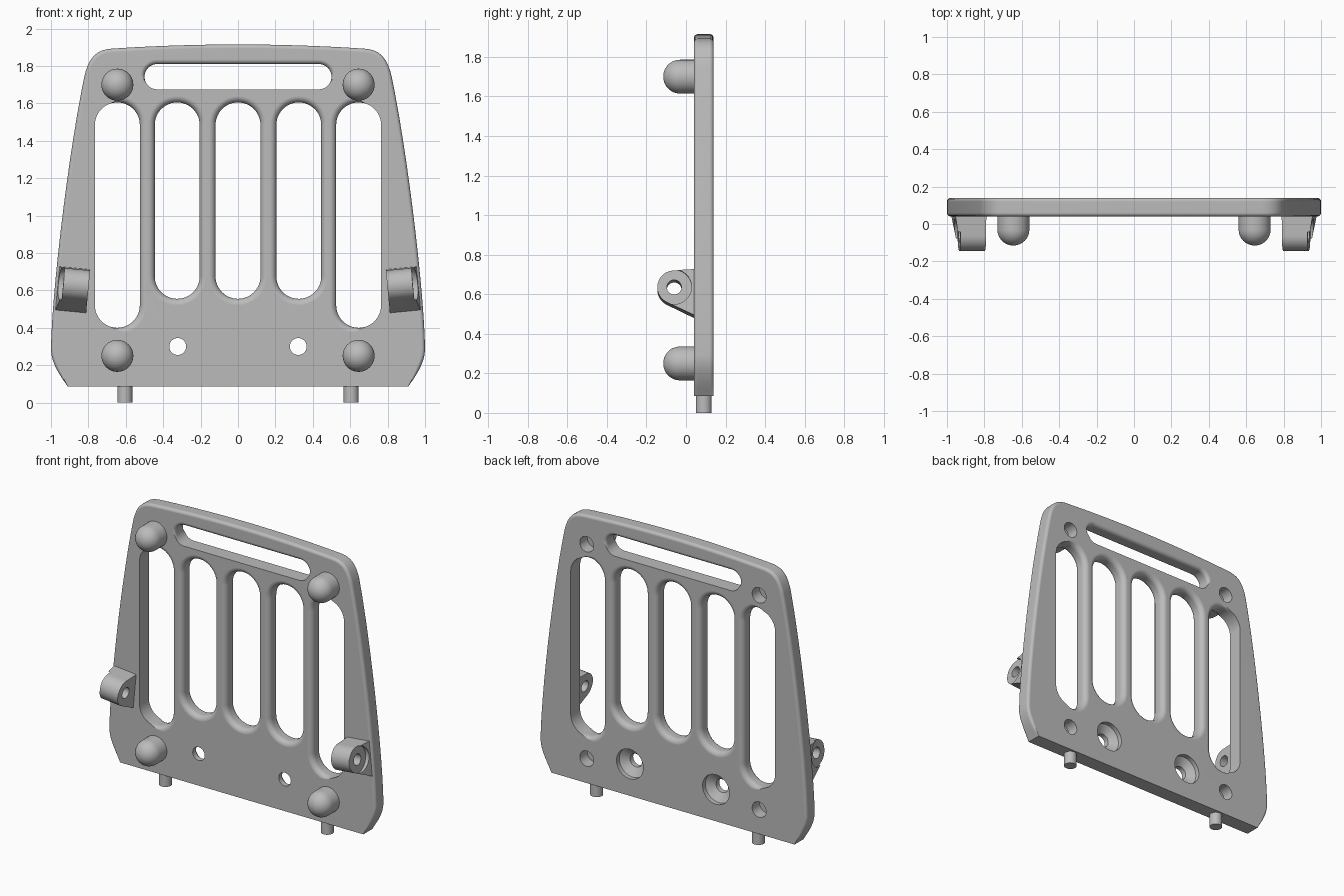
import bpy, bmesh, math
from mathutils import Vector, Matrix
from mathutils.geometry import interpolate_bezier

cube = bpy.data.objects.get("Cube")
if cube:
    bpy.data.objects.remove(cube, do_unlink=True)

grey = bpy.data.materials.new("plain grey")
grey.use_nodes = True
grey.diffuse_color = (0.5, 0.5, 0.5, 1)
grey.node_tree.nodes["Principled BSDF"].inputs["Base Color"].default_value = grey.diffuse_color

FRONT, BACK, BASE = 0.04, 0.14, 0.085
parts = []


def loft(name, loops, place=lambda p: p, keep=True):
    """Skin a stack of equal loops and cap both ends."""
    bm = bmesh.new()
    rings = [[bm.verts.new(place(Vector(p))) for p in loop] for loop in loops]
    n = len(rings[0])
    for a, b in zip(rings, rings[1:]):
        for i in range(n):
            j = (i + 1) % n
            bm.faces.new((a[i], a[j], b[j], b[i]))
    bm.faces.new(rings[0])
    bm.faces.new(rings[-1])
    bmesh.ops.remove_doubles(bm, verts=bm.verts, dist=1e-5)
    bmesh.ops.recalc_face_normals(bm, faces=bm.faces)
    mesh = bpy.data.meshes.new(name)
    bm.to_mesh(mesh)
    bm.free()
    mesh.materials.append(grey)
    obj = bpy.data.objects.new(name, mesh)
    bpy.context.collection.objects.link(obj)
    if keep:
        parts.append(obj)
    return obj


def turned(name, profile, center, axis, keep=True, n=40, place=lambda p: p):
    """Round part from (radius, position along axis) pairs."""
    loops = []
    for r, h in profile:
        loop = []
        for i in range(n):
            t = math.tau * i / n
            p = Vector(center)
            p[axis] = h
            p[(axis + 1) % 3] += r * math.cos(t)
            p[(axis + 2) % 3] += r * math.sin(t)
            loop.append(p)
        loops.append(loop)
    return loft(name, loops, place, keep)


def cut(target, cutters):
    bpy.context.view_layer.objects.active = target
    for c in cutters:
        c.hide_render = True
        mod = target.modifiers.new("cut", "BOOLEAN")
        mod.operation, mod.solver, mod.object = "DIFFERENCE", "EXACT", c
        bpy.ops.object.modifier_apply(modifier=mod.name)
        bpy.data.objects.remove(c, do_unlink=True)


def rounded(outline, radius, sign, weight, overshoot=0.0):
    """Stack of loops across the plate thickness with rounded rims."""
    n = len(outline)
    normals = []
    for i in range(n):
        t = (outline[(i + 1) % n] - outline[i - 1]).normalized()
        normals.append(Vector((t.y, -t.x)))
    steps = [(radius * (1 - math.sin(a)), radius * (1 - math.cos(a)))
             for a in [math.pi / 2 * k / 6 for k in range(7)]]
    if overshoot:
        steps.insert(0, (radius, -overshoot))
    rows = [(o, FRONT + d) for o, d in steps] + [(o, BACK - d) for o, d in reversed(steps)]
    loops = []
    for off, y in rows:
        loop = []
        for p, nrm in zip(outline, normals):
            q = p + nrm * (sign * off * weight(p, nrm))
            loop.append((q.x, y, q.y))
        loops.append(loop)
    return loops


def slot(x0, x1, z0, z1, radius, weight):
    """Cutter for a round-ended slot with softened rims."""
    r = min(x1 - x0, z1 - z0) / 2
    outline = []
    for cx, cz, start in ((x1 - r, z1 - r, 0), (x0 + r, z1 - r, 90),
                          (x0 + r, z0 + r, 180), (x1 - r, z0 + r, 270)):
        for k in range(13):
            a = math.radians(start + 7.5 * k)
            p = Vector((cx + r * math.cos(a), cz + r * math.sin(a)))
            if not outline or (p - outline[-1]).length > 1e-4:
                outline.append(p)
    if (outline[0] - outline[-1]).length < 1e-4:
        outline.pop()
    return loft("slot_cutter", rounded(outline, radius, 1, weight, 0.05), keep=False)


def clamp(v):
    return max(0.0, min(1.0, v))


# Plate outline: right half from the bottom corner to the top centre, then mirrored
segments = [
    ((0.91, BASE), (0.935, 0.125), (1.0, 0.2), (1.0, 0.29)),
    ((1.0, 0.29), (0.995, 0.6), (0.905, 1.35), (0.82, 1.75)),
    ((0.82, 1.75), (0.795, 1.85), (0.755, 1.885), (0.68, 1.892)),
    ((0.68, 1.892), (0.45, 1.908), (0.2, 1.915), (0, 1.915)),
]
half = []
for seg in segments:
    half += [Vector(p[:2]) for p in interpolate_bezier(*[Vector(p) for p in seg], 14)][:-1]
outline = half + [Vector((0, 1.915))] + [Vector((-p.x, p.y)) for p in reversed(half)]
plate = loft("plate", rounded(outline, 0.02, -1, lambda p, n: clamp((p.y - BASE) * 10)))

# Openings: top handle slot, three middle slots, two longer outer slots
cutters = [slot(-0.5, 0.5, 1.675, 1.81, 0.025, lambda p, n: clamp(n.y * 1.5 + 0.6))]
for x in (-0.325, 0, 0.325):
    cutters.append(slot(x - 0.12, x + 0.12, 0.555, 1.605, 0.035, lambda p, n: 1))
for s in (-1, 1):
    cutters.append(slot(s * 0.645 - 0.12, s * 0.645 + 0.12, 0.4, 1.605, 0.035,
                        lambda p, n, s=s: clamp(0.4 - 1.5 * s * n.x)))
    # Countersunk screw holes and blind holes behind the bumpers
    cutters.append(turned("screw_cutter", [(0.045, 0), (0.045, 0.075), (0.1, 0.11), (0.1, 0.2)],
                          (s * 0.322, 0, 0.3), 1, False))
    for z in (0.25, 1.7):
        cutters.append(turned("blind_cutter", [(0.052, 0.06), (0.052, 0.2)],
                              (s * 0.645, 0, z), 1, False))
cut(plate, cutters)

HUB_Y, HUB_Z, HUB_R = -0.06, 0.63, 0.085
tilt = Matrix.Rotation(math.radians(-5.5), 3, "Y")

for s, side in ((1, "left"), (-1, "right")):
    # Domed bumpers
    for z, level in ((0.25, "lower"), (1.7, "upper")):
        dome = [(0.085 * math.cos(a) + 0.0005, -0.03 - 0.085 * math.sin(a))
                for a in [math.pi / 2 * k / 12 for k in range(13)]]
        turned(f"{level}_{side}_bumper", [(0.0855, 0.05)] + dome, (s * 0.645, 0, z), 1)

    # Locating pin under the plate
    turned(f"{side}_pin", [(0.04, 0), (0.04, BASE + 0.02)], (s * 0.605, 0.09, 0), 2)

    # Hinge bracket: teardrop section, flaring outwards towards the plate
    def place(p, s=s):
        q = tilt @ (p - Vector((0, 0, 0.61))) + Vector((0.88, 0, 0.61))
        return Vector((s * q.x, q.y, q.z))

    section = [(HUB_Y + HUB_R * math.cos(a), HUB_Z + HUB_R * math.sin(a))
               for a in [math.radians(90 + 155 * k / 24) for k in range(25)]]
    section += [(0.05, 0.482), (0.05, 0.72)]
    inner = [(-0.08, y, z) for y, z in section]
    outer = [(0.055 + 0.16 * (y + 0.145), y, z) for y, z in section]
    bracket = loft(f"{side}_hinge_bracket", [inner, outer], place)
    hub = (0, HUB_Y, HUB_Z)
    cut(bracket, [
        turned("hub_face_cutter", [(0.088, 0.057), (0.088, 0.2)], hub, 0, False, place=place),
        turned("hinge_hole_cutter", [(0.037, -0.2), (0.037, 0.2)], hub, 0, False, place=place)])

# Smooth shading with crisp edges
bpy.ops.object.select_all(action="DESELECT")
for obj in parts:
    obj.select_set(True)
bpy.context.view_layer.objects.active = plate
bpy.ops.object.shade_smooth_by_angle(angle=math.radians(35))
soften = plate.modifiers.new("even shading", "WEIGHTED_NORMAL")
soften.keep_sharp = True
